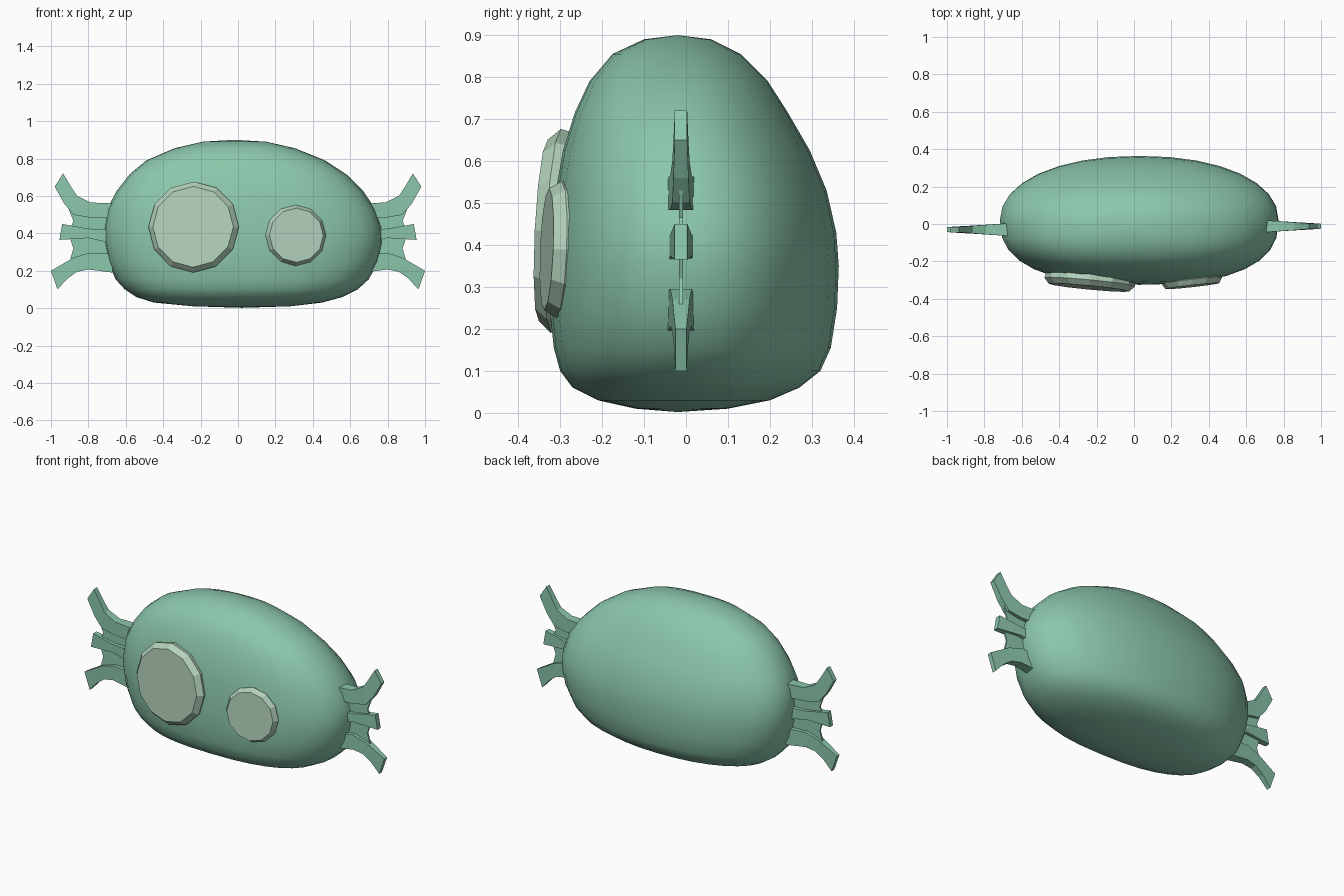
import bpy, bmesh, math
from mathutils import Vector

if "Cube" in bpy.data.objects:
    bpy.data.objects.remove(bpy.data.objects["Cube"])


def material(name, rgb):
    m = bpy.data.materials.new(name)
    m.diffuse_color = (*rgb, 1)
    m.use_nodes = True
    m.node_tree.nodes["Principled BSDF"].inputs["Base Color"].default_value = m.diffuse_color
    return m


GREEN = material("green", (0.26, 0.57, 0.41))
PALE = material("pale_green", (0.45, 0.64, 0.50))


def loft(name, rings, mat, smooth=False, tips=None):
    """Skin a list of closed point rings; cap with faces, or with fans to two tip points."""
    bm = bmesh.new()
    rows = [[bm.verts.new(p) for p in r] for r in rings]
    n = len(rows[0])
    for a, b in zip(rows, rows[1:]):
        for i in range(n):
            j = (i + 1) % n
            bm.faces.new((a[i], a[j], b[j], b[i]))
    for k, row in enumerate((rows[0], rows[-1])):
        if tips:
            t = bm.verts.new(tips[k])
            for i in range(n):
                bm.faces.new((row[i], row[(i + 1) % n], t))
        else:
            bm.faces.new(row)
    bmesh.ops.recalc_face_normals(bm, faces=bm.faces)
    for f in bm.faces:
        f.smooth = smooth
    me = bpy.data.meshes.new(name)
    bm.to_mesh(me)
    bm.free()
    me.materials.append(mat)
    ob = bpy.data.objects.new(name, me)
    bpy.context.collection.objects.link(ob)
    return ob


# Body: lopsided egg, each row is z, left, right, front, back
BODY = [
    (0.010, -0.24, 0.28, -0.12, 0.10),
    (0.030, -0.45, 0.45, -0.21, 0.20),
    (0.060, -0.545, 0.56, -0.27, 0.27),
    (0.100, -0.605, 0.64, -0.30, 0.32),
    (0.155, -0.655, 0.70, -0.315, 0.345),
    (0.250, -0.695, 0.75, -0.325, 0.36),
    (0.350, -0.715, 0.773, -0.325, 0.364),
    (0.430, -0.717, 0.77, -0.32, 0.358),
    (0.530, -0.70, 0.735, -0.31, 0.335),
    (0.625, -0.65, 0.67, -0.293, 0.295),
    (0.715, -0.58, 0.58, -0.265, 0.243),
    (0.790, -0.49, 0.465, -0.23, 0.195),
    (0.855, -0.34, 0.305, -0.175, 0.13),
    (0.890, -0.19, 0.15, -0.10, 0.06),
]


def oval(z, l, r, f, b, n=32):
    pts = []
    for i in range(n):
        c, s = math.cos(math.tau * i / n), math.sin(math.tau * i / n)
        power = 2.15 if s > 0 else 2.5      # front is boxier than back
        x = math.copysign(abs(c) ** (2 / power), c)
        y = math.copysign(abs(s) ** (2 / power), s)
        pts.append(((l + r) / 2 + x * (r - l) / 2, (f + b) / 2 + y * (b - f) / 2, z))
    return pts


loft("body", [oval(*row) for row in BODY], GREEN, True,
     ((0.02, -0.02, 0.002), (-0.02, -0.02, 0.90)))


# Eyes: tilted twelve-sided discs with a chamfered front
def eye(name, centre, normal, radius):
    nrm = Vector(normal).normalized()
    side = nrm.cross(Vector((0, 0, 1))).normalized()
    up = side.cross(nrm)
    rings = []
    for scale, depth in ((0.95, -0.085), (1.0, -0.03), (0.89, 0)):
        rings.append([Vector(centre) + nrm * depth + radius * scale *
                      (side * math.cos(math.tau * i / 12) + up * math.sin(math.tau * i / 12))
                      for i in range(12)])
    loft(name, rings, PALE)


eye("large_eye", (-0.24, -0.34, 0.435), (-0.095, -1, 0.05), 0.243)
eye("small_eye", (0.312, -0.332, 0.39), (0.11, -1, 0.04), 0.163)

# Fins: three tapered spines given as (lower xz, upper xz) stations
SPINES = {
    "upper": [((0.67, 0.48), (0.67, 0.56)), ((0.80, 0.485), (0.79, 0.565)),
              ((0.88, 0.50), (0.86, 0.60)), ((0.93, 0.56), (0.89, 0.645)),
              ((0.98, 0.65), (0.935, 0.72))],
    "middle": [((0.67, 0.345), (0.67, 0.42)), ((0.80, 0.375), (0.80, 0.425)),
               ((0.955, 0.365), (0.94, 0.45))],
    "lower": [((0.67, 0.19), (0.67, 0.29)), ((0.80, 0.207), (0.80, 0.295)),
              ((0.86, 0.195), (0.88, 0.27)), ((0.91, 0.16), (0.94, 0.235)),
              ((0.965, 0.10), (1.0, 0.20))],
}
WEBS = {
    "upper": [(0.67, 0.40), (0.90, 0.42), (0.88, 0.465), (0.905, 0.53), (0.67, 0.52)],
    "lower": [(0.67, 0.24), (0.90, 0.25), (0.88, 0.32), (0.905, 0.395), (0.67, 0.40)],
}

for side, sx, yc in (("left", -1, -0.03), ("right", 1, -0.012)):
    for part, stations in SPINES.items():
        rings = []
        for (xl, zl), (xh, zh) in stations:
            h = 0.034 - 0.02 * ((xl + xh) / 2 - 0.67) / 0.3
            rings.append([(sx * xl, yc - h, zl), (sx * xl, yc + h, zl),
                          (sx * xh, yc + h, zh), (sx * xh, yc - h, zh)])
        loft(f"{side}_{part}_fin_spine", rings, GREEN)
    for part, outline in WEBS.items():
        # thin membrane between spines
        loft(f"{side}_{part}_fin_web",
             [[(sx * x, yc + d, z) for x, z in outline] for d in (-0.005, 0.005)], GREEN)
